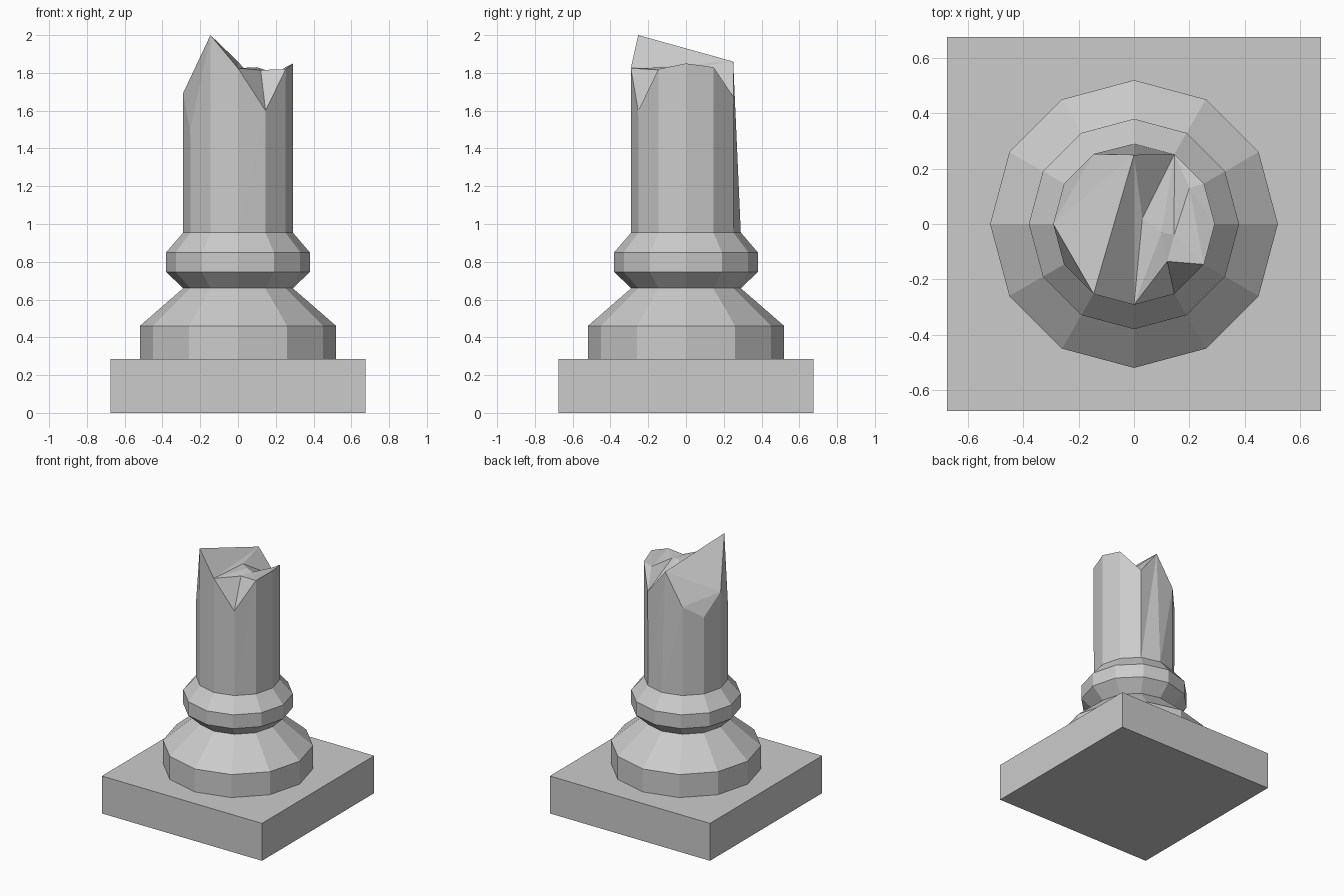
import bpy, bmesh
from math import cos, sin, pi

if "Cube" in bpy.data.objects:
    bpy.data.objects.remove(bpy.data.objects["Cube"])

SIDES = 12


def make_object(name, bm):
    bmesh.ops.recalc_face_normals(bm, faces=bm.faces)
    mesh = bpy.data.meshes.new(name)
    bm.to_mesh(mesh)
    bm.free()
    obj = bpy.data.objects.new(name, mesh)
    bpy.context.collection.objects.link(obj)


def ring(bm, r, heights):
    return [bm.verts.new((r * cos(k * 2 * pi / SIDES), r * sin(k * 2 * pi / SIDES), z))
            for k, z in enumerate(heights)]


# square plinth
bm = bmesh.new()
bmesh.ops.create_cube(bm, size=1)
for v in bm.verts:
    v.co = (v.co.x * 1.35, v.co.y * 1.35, (v.co.z + 0.5) * 0.285)
make_object("plinth", bm)

# moulded base and shaft, turned from one profile (radius, height)
bm = bmesh.new()
profile = [(0.52, 0.285), (0.52, 0.46), (0.29, 0.66),
           (0.38, 0.745), (0.38, 0.85), (0.29, 0.955)]
rings = [ring(bm, r, [z] * SIDES) for r, z in profile]

# jagged rim, counter-clockwise from +x; the back corner is chipped inward
rim = ring(bm, 0.292, [1.85, 1.83, 1.67, 1.86, 1.63, 1.54,
                       1.69, 1.50, 2.00, 1.825, 1.60, 1.82])
rim[3].co.y = 0.25
rings.append(rim)
for lo, hi in zip(rings, rings[1:]):
    for k in range(SIDES):
        n = (k + 1) % SIDES
        if hi is rim:
            # split the tall facets so each stays flat below its broken edge
            bm.faces.new((lo[k], lo[n], hi[n]))
            bm.faces.new((lo[k], hi[n], hi[k]))
        else:
            bm.faces.new((lo[k], lo[n], hi[n], hi[k]))

# fractured top surface: rim points plus a few inner points
inner = [(0.03, 0.02, 1.825), (0.10, -0.03, 1.83), (0.145, -0.04, 1.815),
         (0.12, -0.135, 1.815), (0.20, 0.13, 1.80)]
A, B, C, D, E = [bm.verts.new(p) for p in inner]
R = rim
for tri in [(R[4], R[5], R[6]), (R[3], R[4], R[6]), (R[3], R[6], R[8]),
            (R[6], R[7], R[8]), (R[3], R[8], R[9]), (R[3], R[9], A),
            (R[3], A, R[2]), (A, R[9], B), (A, B, R[2]), (B, C, R[2]),
            (B, R[9], D), (B, D, C), (R[9], R[10], D), (D, R[10], R[11]),
            (D, R[11], C), (C, R[11], E), (C, E, R[2]), (E, R[1], R[2]),
            (E, R[11], R[0]), (E, R[0], R[1])]:
    bm.faces.new(tri)
bm.faces.new(rings[0][::-1])
make_object("broken_column", bm)
